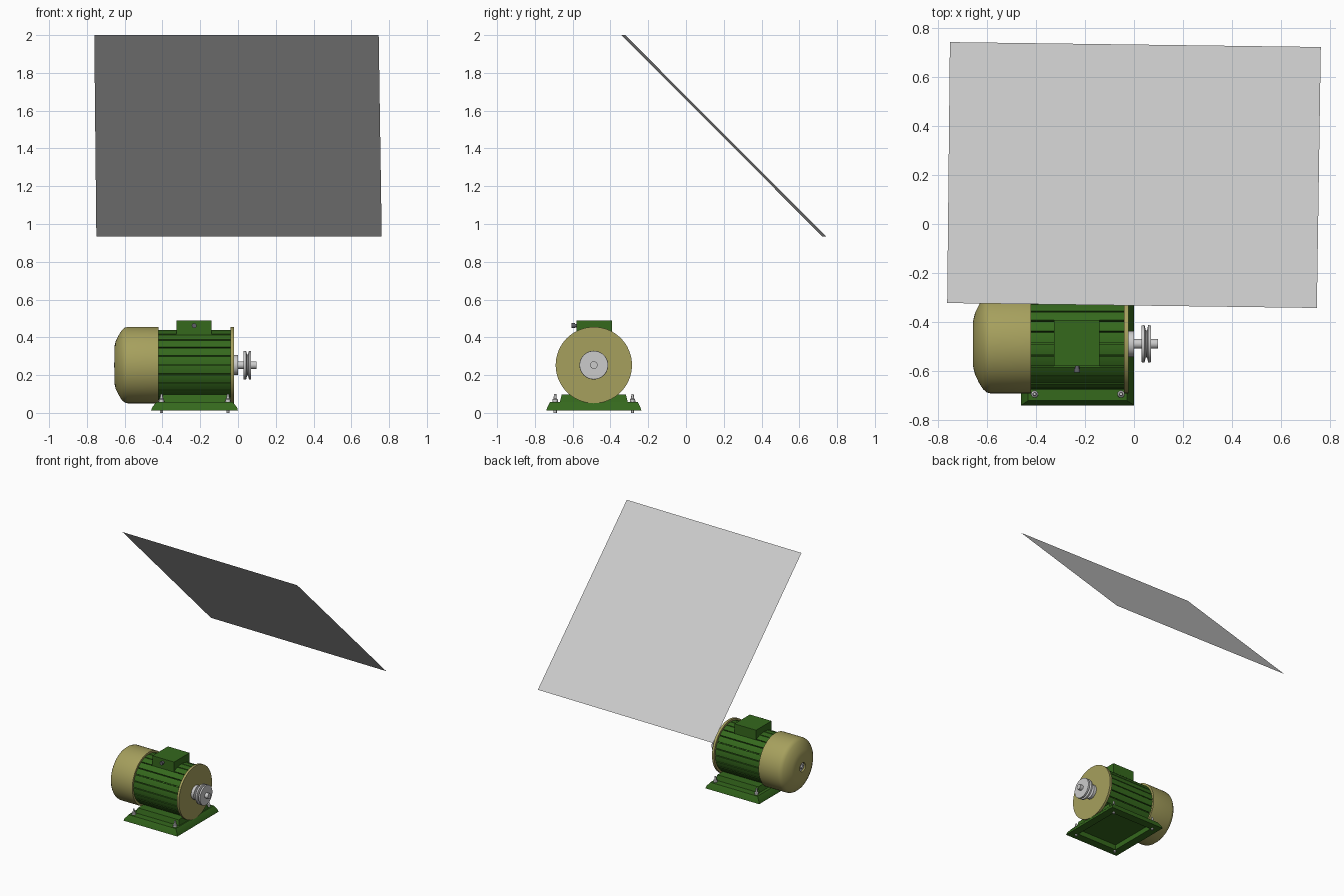
import bpy, bmesh, math
from math import cos, sin, pi, radians

if "Cube" in bpy.data.objects:
    bpy.data.objects.remove(bpy.data.objects["Cube"])

CY, CZ = -0.488, 0.253          # motor axis (runs along x)


def material(name, rgb):
    m = bpy.data.materials.new(name)
    m.diffuse_color = (*rgb, 1)
    m.use_nodes = True
    m.node_tree.nodes["Principled BSDF"].inputs["Base Color"].default_value = m.diffuse_color
    return m


GREEN = material("green_paint", (0.035, 0.14, 0.012))
TAN = material("tan_paint", (0.38, 0.35, 0.11))
DARK = material("dark_steel", (0.12, 0.12, 0.14))


def make(name, verts, faces, mat=None, smooth=True):
    me = bpy.data.meshes.new(name)
    me.from_pydata(verts, [], faces)
    bm = bmesh.new()
    bm.from_mesh(me)
    if len(faces) > 1:
        bmesh.ops.recalc_face_normals(bm, faces=bm.faces)
    bm.to_mesh(me)
    bm.free()
    ob = bpy.data.objects.new(name, me)
    bpy.context.collection.objects.link(ob)
    if mat:
        me.materials.append(mat)
    if smooth:
        bpy.ops.object.select_all(action='DESELECT')
        ob.select_set(True)
        bpy.context.view_layer.objects.active = ob
        bpy.ops.object.shade_smooth_by_angle(angle=radians(30))
    return ob


def loft(name, rings, mat=None):
    """Skin a list of equal-length rings, capping both ends."""
    n = len(rings[0])
    verts = [v for r in rings for v in r]
    faces = [(i * n + j, i * n + (j + 1) % n, (i + 1) * n + (j + 1) % n, (i + 1) * n + j)
             for i in range(len(rings) - 1) for j in range(n)]
    faces += [tuple(range(n)), tuple(range(len(verts) - n, len(verts)))]
    return make(name, verts, faces, mat)


def lathe_x(name, profile, mat=None, n=64):
    """Turn (x, radius) points around the motor axis."""
    return loft(name, [[(x, CY + r * cos(2 * pi * k / n), CZ + r * sin(2 * pi * k / n))
                        for k in range(n)] for x, r in profile], mat)


def lathe_z(name, x, y, profile, mat=None, n=12):
    return loft(name, [[(x + r * cos(2 * pi * k / n), y + r * sin(2 * pi * k / n), z)
                        for k in range(n)] for z, r in profile], mat)


def rect(x0, x1, hy, z, cy=CY):
    return [(x0, cy - hy, z), (x1, cy - hy, z), (x1, cy + hy, z), (x0, cy + hy, z)]


# tilted backdrop panel
make("tilted_panel", [(-0.75, 0.741, 0.935), (0.761, 0.721, 0.935),
                      (0.745, -0.342, 2.0), (-0.761, -0.322, 2.0)], [(0, 1, 2, 3)], smooth=False)

# ribbed motor housing: section with narrow longitudinal grooves
section = []
N = 24
for k in range(N):
    a = 2 * pi * (k + 0.5) / N
    d = pi / N
    for t, r in ((-0.88, 0.187), (-0.45, 0.187), (0, 0.187), (0.45, 0.187),
                 (0.88, 0.187), (0.9, 0.175), (1.1, 0.175)):
        section.append((CY + r * cos(a + t * d), CZ + r * sin(a + t * d)))
loft("motor_housing", [[(x, y, z) for y, z in section] for x in (-0.43, -0.03)], GREEN)

# fan cowl with rounded back and recessed centre
lathe_x("fan_cowl", [(-0.63, 0.032), (-0.655, 0.034), (-0.655, 0.095), (-0.648, 0.125),
                     (-0.632, 0.158), (-0.615, 0.185), (-0.60, 0.198), (-0.585, 0.202),
                     (-0.42, 0.202), (-0.42, 0.18)], TAN)
lathe_x("rear_shaft_end", [(-0.64, 0.014), (-0.656, 0.014)], None, 24)
lathe_x("rear_hub", [(-0.62, 0.03), (-0.645, 0.03)], None, 24)

# front end plate, boss, shaft and grooved pulley
lathe_x("end_plate", [(-0.04, 0.202), (-0.022, 0.202)], TAN)
lathe_x("bearing_boss", [(-0.025, 0.053), (0.0, 0.053)], None, 32)
lathe_x("shaft", [(-0.02, 0.02), (0.097, 0.02)], None, 24)
lathe_x("pulley", [(0.03, 0.03), (0.03, 0.075), (0.043, 0.076), (0.048, 0.055),
                   (0.053, 0.055), (0.058, 0.076), (0.07, 0.075), (0.07, 0.03)], None, 48)

# terminal box with cable gland
BY = -0.485
loft("terminal_box", [rect(-0.325, -0.14, 0.094, z, BY) for z in (0.41, 0.488)], GREEN)
loft("cable_gland", [[(-0.232 + r * cos(pi * k / 8), y, 0.462 + r * sin(pi * k / 8))
                      for k in range(16)]
                     for y, r in ((-0.57, 0.009), (-0.588, 0.009), (-0.588, 0.013),
                                  (-0.606, 0.013))], DARK)

# hollow base tray with an open underside
loft("base_tray", [rect(-0.40, -0.06, 0.19, 0.02), rect(-0.40, -0.06, 0.19, 0.012),
                   rect(-0.46, 0.0, 0.252, 0.012), rect(-0.455, -0.005, 0.247, 0.028),
                   rect(-0.432, -0.028, 0.232, 0.058), rect(-0.41, -0.04, 0.20, 0.058)], GREEN)
tray = bpy.data.objects["base_tray"]
bm = bmesh.new()
bm.from_mesh(tray.data)
# push the underside recess up into the tray
low = [f for f in bm.faces if all(abs(v.co.z - 0.02) < 1e-4 for v in f.verts)]
for v in low[0].verts:
    v.co.z = 0.05
bm.to_mesh(tray.data)
bm.free()

# pedestal joining base and housing
loft("pedestal", [rect(-0.41, -0.035, 0.18, 0.055), rect(-0.395, -0.045, 0.17, 0.097)], GREEN)

# anchor bolts in the four corners
for sx, x in (("rear", -0.405), ("front", -0.053)):
    for sy, y in (("near", CY - 0.205), ("far", CY + 0.205)):
        lathe_z(f"anchor_bolt_{sx}_{sy}", x, y,
                [(0.0, 0.009), (0.055, 0.009), (0.055, 0.015), (0.072, 0.014),
                 (0.076, 0.008), (0.10, 0.006)])
